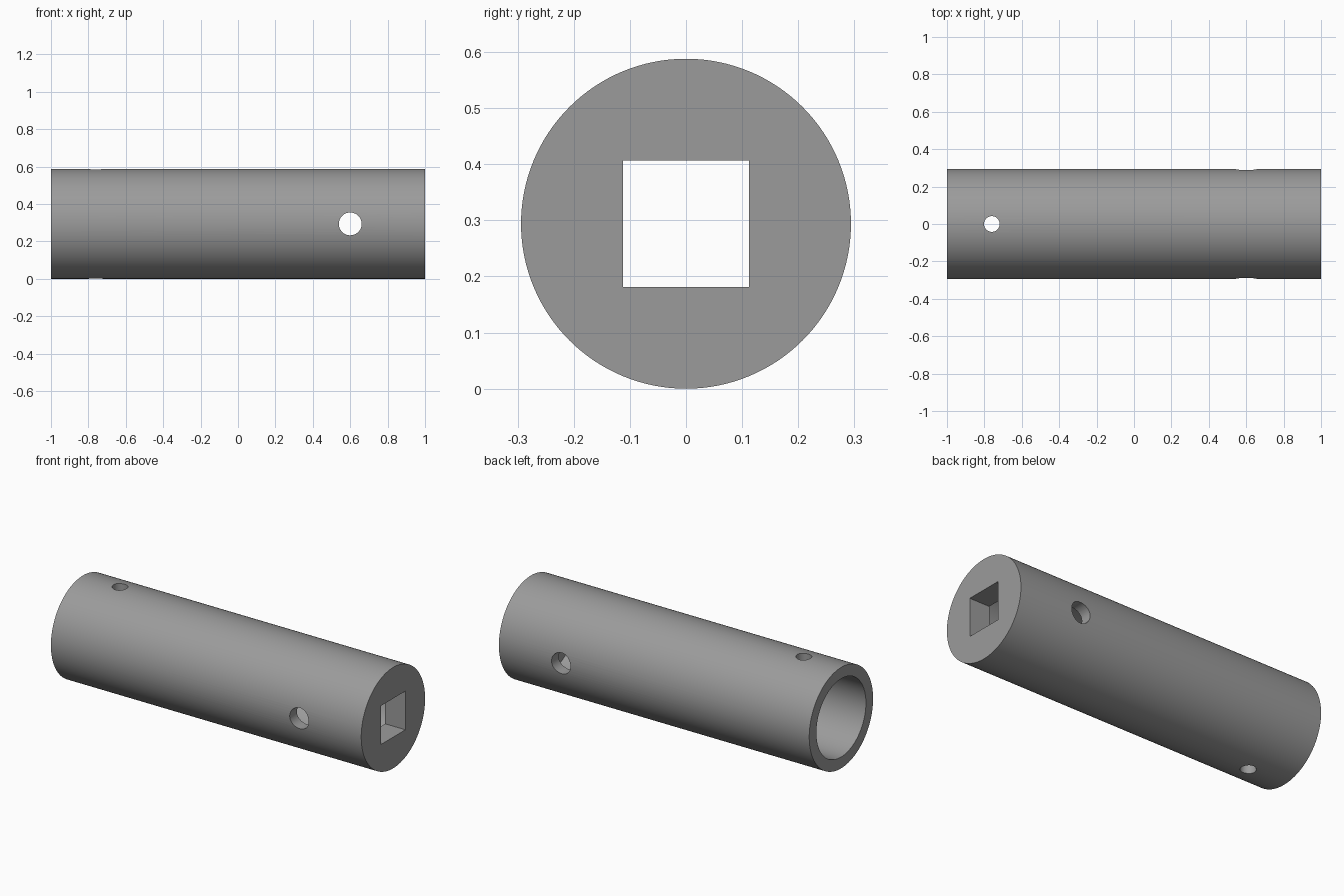
import bpy
import math

if "Cube" in bpy.data.objects:
    bpy.data.objects.remove(bpy.data.objects["Cube"])

R, BORE, ZC = 0.294, 0.228, 0.294

grey = bpy.data.materials.new("mid_grey")
grey.diffuse_color = (0.33, 0.33, 0.33, 1)
grey.use_nodes = True
grey.node_tree.nodes["Principled BSDF"].inputs["Base Color"].default_value = grey.diffuse_color


def cylinder(name, radius, length, loc, rot, sides):
    bpy.ops.mesh.primitive_cylinder_add(vertices=sides, radius=radius, depth=length,
                                        location=loc, rotation=rot)
    ob = bpy.context.object
    ob.name = name
    ob.data.materials.append(grey)
    return ob


along_x = (0, math.pi / 2, 0)
along_y = (math.pi / 2, 0, 0)

# Tube body
body = cylinder("tube_body", R, 2.0, (0, 0, ZC), along_x, 128)

# Round bore, open at the left end and stopping short of the right end wall
bore_end = 0.87
bore = cylinder("bore_cutter", BORE, bore_end + 1.1, ((bore_end - 1.1) / 2, 0, ZC), along_x, 128)

# Square socket through the right end wall
bpy.ops.mesh.primitive_cube_add(size=1, location=(0.9, 0, ZC))
socket = bpy.context.object
socket.name = "socket_cutter"
socket.scale = (0.4, 0.225, 0.225)
socket.data.materials.append(grey)

# Cross pin holes: large one front to back, small one top to bottom
large_pin = cylinder("large_pin_cutter", 0.061, 1.0, (0.6, 0, ZC), along_y, 48)
small_pin = cylinder("small_pin_cutter", 0.042, 1.0, (-0.76, 0, ZC), (0, 0, 0), 48)

# Cut everything out of the body
bpy.context.view_layer.objects.active = body
for cutter in (bore, socket, large_pin, small_pin):
    mod = body.modifiers.new(cutter.name, "BOOLEAN")
    mod.operation = "DIFFERENCE"
    mod.solver = "EXACT"
    mod.object = cutter
    bpy.ops.object.modifier_apply(modifier=mod.name)
    bpy.data.objects.remove(cutter, do_unlink=True)

# Smooth round walls, crisp rims
bpy.ops.object.select_all(action="DESELECT")
body.select_set(True)
bpy.ops.object.shade_smooth_by_angle(angle=math.radians(30))
